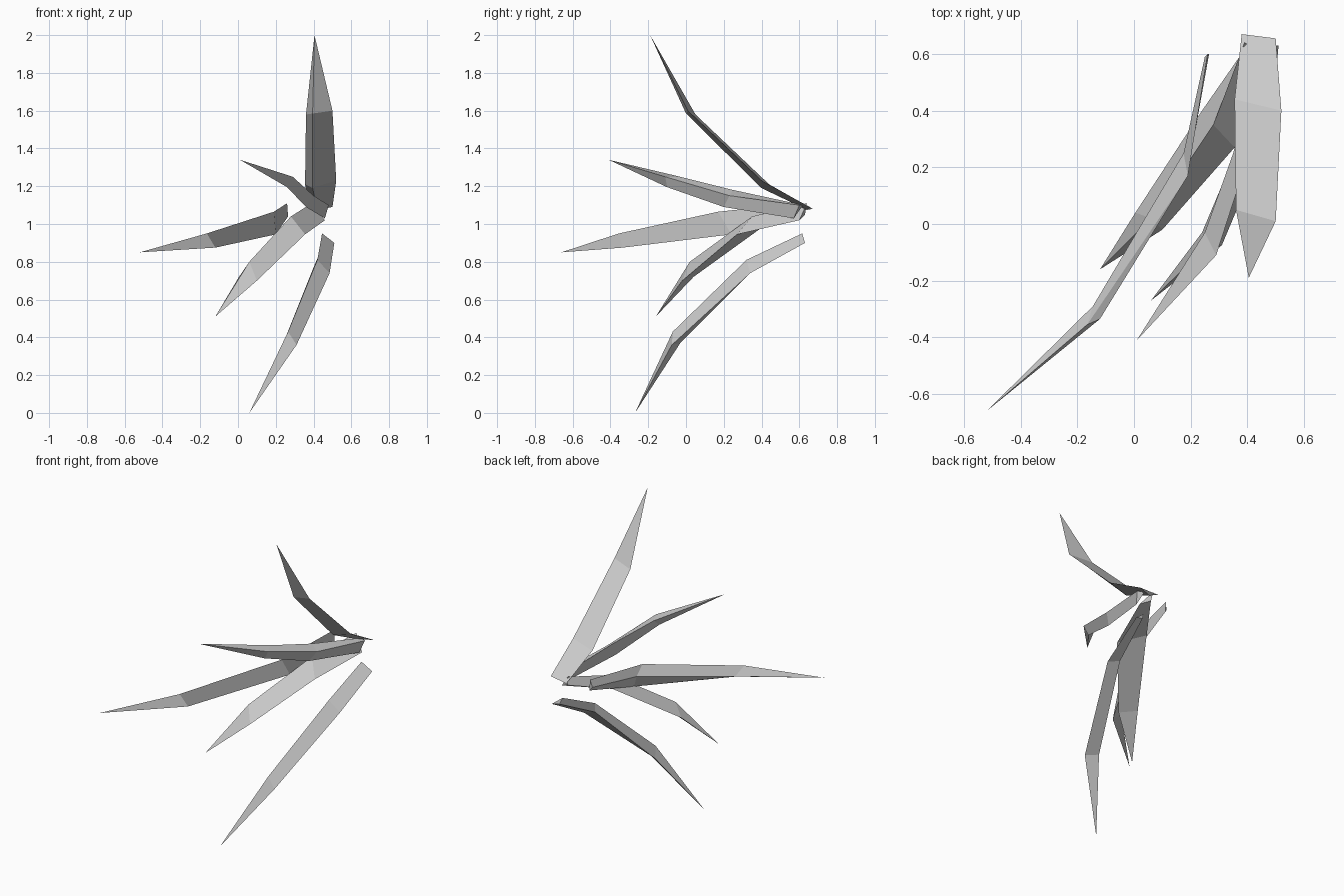
import bpy, bmesh


def blade(name, tip, *rings):
    """Tapering three-sided spike: triangular rings from root to point."""
    bm = bmesh.new()
    loops = [[bm.verts.new(p) for p in ring] for ring in rings]
    point = bm.verts.new(tip)
    bm.faces.new(loops[0])
    for lo, hi in zip(loops, loops[1:]):
        for i in range(3):
            j = (i + 1) % 3
            bm.faces.new((lo[i], lo[j], hi[j], hi[i]))
    for i in range(3):
        bm.faces.new((loops[-1][i], loops[-1][(i + 1) % 3], point))
    bmesh.ops.recalc_face_normals(bm, faces=bm.faces)
    mesh = bpy.data.meshes.new(name)
    bm.to_mesh(mesh)
    bm.free()
    ob = bpy.data.objects.new(name, mesh)
    bpy.context.collection.objects.link(ob)
    return ob


# Tall flat blade sweeping up
blade("top_blade", (0.405, -0.19, 2.0),
      ((0.38, 0.67, 1.08), (0.50, 0.655, 1.09), (0.42, 0.64, 1.075)),
      ((0.355, 0.44, 1.21), (0.52, 0.40, 1.23), (0.395, 0.40, 1.19)),
      ((0.36, 0.05, 1.58), (0.50, 0.01, 1.60), (0.395, 0.00, 1.585)))

# Short blade pointing forward and slightly up
blade("upper_blade", (0.01, -0.41, 1.34),
      ((0.48, 0.60, 1.10), (0.46, 0.57, 1.03), (0.44, 0.62, 1.10)),
      ((0.40, 0.23, 1.15), (0.36, 0.20, 1.09), (0.35, 0.25, 1.18)),
      ((0.29, -0.11, 1.25), (0.26, -0.10, 1.195), (0.25, -0.03, 1.25)))

# Long blade pointing outward
blade("middle_blade", (-0.52, -0.66, 0.85),
      ((0.26, 0.60, 1.11), (0.265, 0.60, 1.04), (0.25, 0.59, 1.06)),
      ((0.19, 0.17, 1.065), (0.20, 0.24, 0.945), (0.175, 0.25, 1.02)),
      ((-0.165, -0.355, 0.95), (-0.12, -0.335, 0.875), (-0.145, -0.29, 0.90)))

# Broad blade drooping outward
blade("lower_blade", (-0.12, -0.16, 0.51),
      ((0.39, 0.64, 1.11), (0.46, 0.60, 1.02), (0.40, 0.63, 1.05)),
      ((0.28, 0.35, 1.04), (0.355, 0.27, 0.945), (0.24, 0.40, 0.98)),
      ((0.06, 0.02, 0.80), (0.10, -0.02, 0.70), (0.005, 0.04, 0.72)))

# Long blade drooping down to the ground
blade("bottom_blade", (0.06, -0.27, 0.0),
      ((0.445, 0.615, 0.95), (0.51, 0.63, 0.90), (0.46, 0.625, 0.91)),
      ((0.42, 0.32, 0.81), (0.485, 0.34, 0.74), (0.40, 0.35, 0.77)),
      ((0.265, -0.07, 0.43), (0.31, -0.075, 0.36), (0.24, -0.03, 0.37)))
